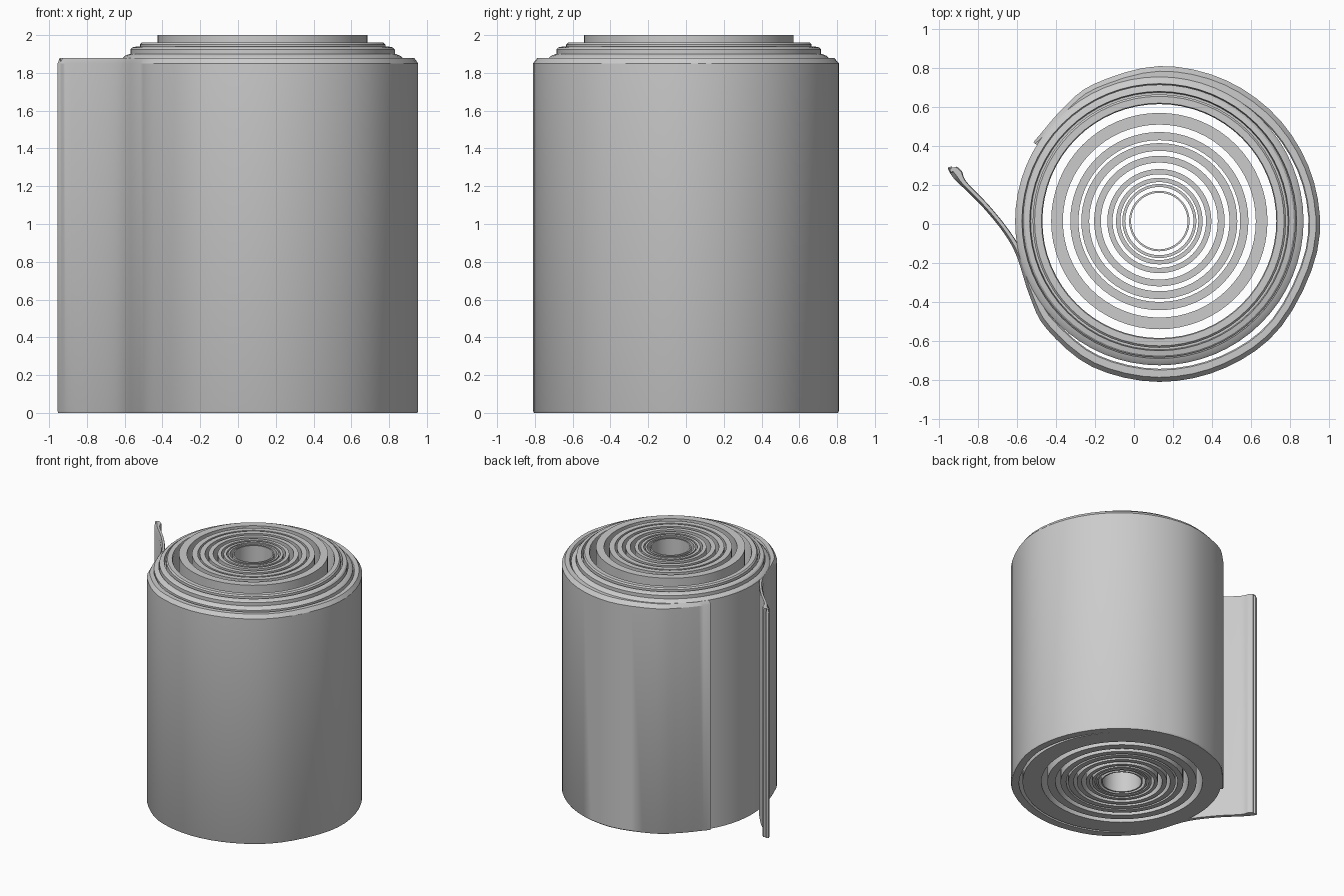
import bpy, bmesh, math
from mathutils import Vector

if "Cube" in bpy.data.objects:
    bpy.data.objects.remove(bpy.data.objects["Cube"])

CX, CY = 0.13, 0.0      # roll axis
SEG = 64


def finish(name, bm, angle=30):
    bmesh.ops.recalc_face_normals(bm, faces=bm.faces)
    me = bpy.data.meshes.new(name)
    bm.to_mesh(me)
    bm.free()
    ob = bpy.data.objects.new(name, me)
    bpy.context.collection.objects.link(ob)
    bpy.ops.object.select_all(action='DESELECT')
    ob.select_set(True)
    bpy.context.view_layer.objects.active = ob
    bpy.ops.object.shade_smooth_by_angle(angle=math.radians(angle))
    return ob


def loft(name, sections, closed):
    """Join closed cross-sections into one solid."""
    bm = bmesh.new()
    rows = [[bm.verts.new(p) for p in s] for s in sections]
    n, m = len(rows), len(rows[0])
    for i in range(n if closed else n - 1):
        a, b = rows[i], rows[(i + 1) % n]
        for j in range(m):
            k = (j + 1) % m
            bm.faces.new((a[j], a[k], b[k], b[j]))
    if not closed:
        bm.faces.new(rows[0])
        bm.faces.new(rows[-1])
    return finish(name, bm)


def lathe(name, profile, cy=0.015):
    secs = []
    for i in range(SEG):
        t = 2 * math.pi * i / SEG
        secs.append([(CX + r * math.cos(t), cy + r * math.sin(t), z) for r, z in profile])
    return loft(name, secs, True)


def smooth_path(pts, steps):
    """Catmull-Rom through the points."""
    p = [Vector(q) for q in pts]
    p = [2 * p[0] - p[1]] + p + [2 * p[-1] - p[-2]]
    out = []
    for i in range(1, len(p) - 2):
        a, b, c, d = p[i - 1:i + 3]
        for s in range(steps):
            t = s / steps
            out.append(0.5 * (2 * b + (c - a) * t + (2 * a - 5 * b + 4 * c - d) * t * t
                              + (3 * b - a - 3 * c + d) * t ** 3))
    return out + [p[-2]]


# inner windings: thin nested tubes
windings = [(0.145, 0.155), (0.175, 0.19), (0.20, 0.222), (0.24, 0.267), (0.30, 0.335),
            (0.36, 0.40), (0.415, 0.457), (0.495, 0.555)]
for i, (r0, r1) in enumerate(windings):
    lathe(f"inner_winding_{i + 1}",
          [(r0, 0), (r1, 0), (r1, 2.0), (r0, 2.0)])

# tightly wound outer windings with stepped, grooved top
lathe("packed_windings", [
    (0.60, 0), (0.74, 0), (0.74, 1.88), (0.73, 1.89), (0.705, 1.90),
    (0.70, 1.87), (0.70, 1.925), (0.69, 1.935), (0.665, 1.94),
    (0.66, 1.90), (0.65, 1.90), (0.65, 1.95), (0.64, 1.96), (0.605, 1.96), (0.60, 1.95)])

# outer sheet: points are outer edge x, y and sheet thickness
polar = [(147, 0.77, 0.03), (143, 0.765, 0.05), (130, 0.772, 0.06), (115, 0.793, 0.07),
         (90, 0.81, 0.075), (65, 0.813, 0.07), (40, 0.817, 0.065), (15, 0.822, 0.06),
         (-10, 0.822, 0.06), (-40, 0.817, 0.06), (-65, 0.812, 0.065), (-90, 0.81, 0.067),
         (-115, 0.81, 0.067), (-137, 0.79, 0.06)]
edge = [(CX + r * math.cos(math.radians(a)), CY + r * math.sin(math.radians(a)), w)
        for a, r, w in polar]
edge += [(-0.535, -0.37, 0.045), (-0.60, -0.17, 0.035), (-0.665, -0.05, 0.03),
         (-0.77, 0.08, 0.03), (-0.88, 0.19, 0.033), (-0.925, 0.235, 0.055),
         (-0.955, 0.285, 0.04), (-0.935, 0.295, 0.02)]
path = smooth_path(edge, 4)
sections = []
for i, p in enumerate(path):
    d = path[min(i + 1, len(path) - 1)] - path[max(i - 1, 0)]
    n = Vector((d.y, -d.x)).normalized()      # towards the roll axis

    def at(f, z):
        return (p.x + n.x * p.z * f, p.y + n.y * p.z * f, z)
    sections.append([at(0.08, 0), at(0, 0.01), at(0, 1.85), at(0.35, 1.88),
                     at(0.9, 1.88), at(1, 1.87), at(1, 0)])
loft("outer_sheet_with_loose_flap", sections, False)
